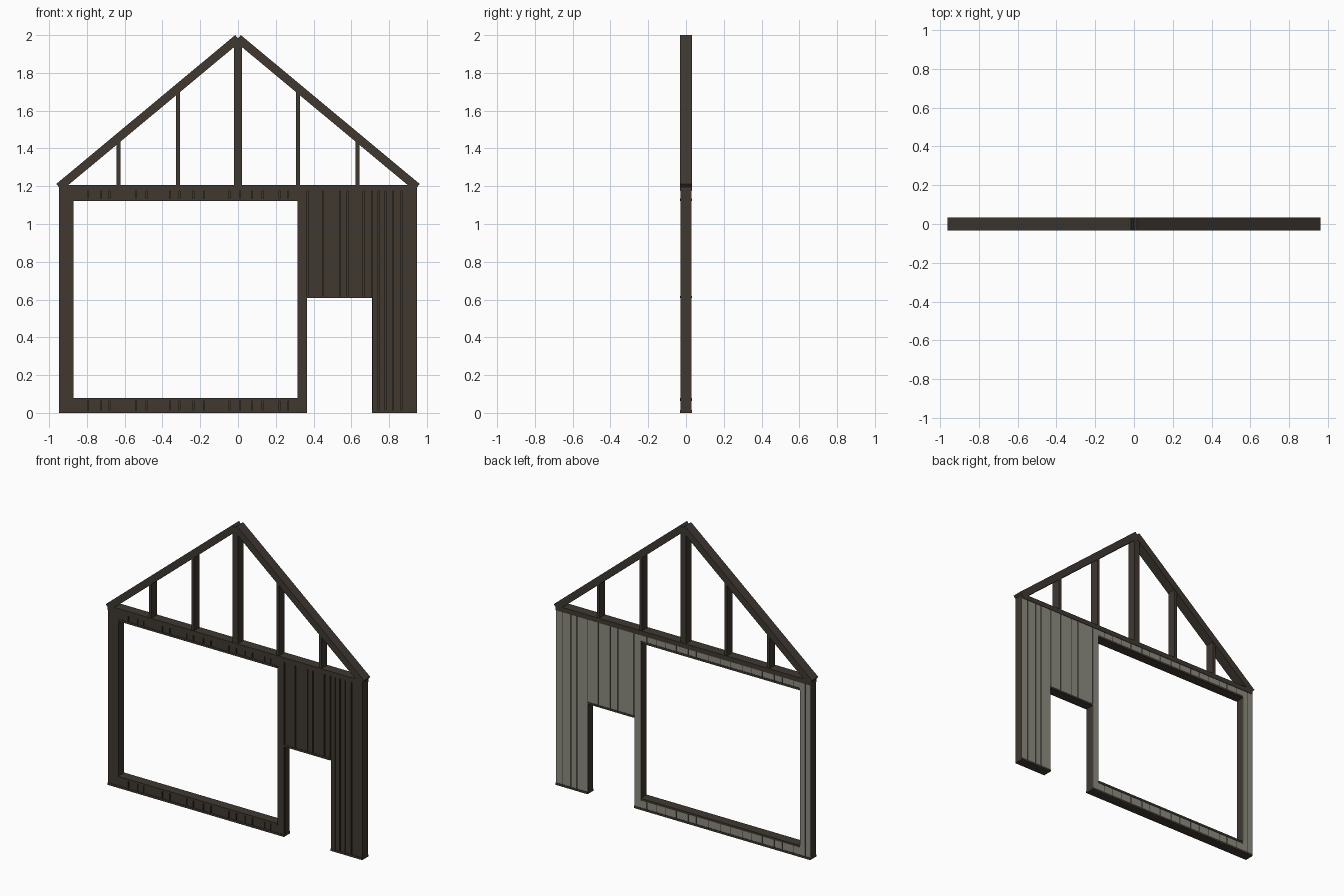
import bpy, bmesh, math
from mathutils import Matrix, Vector

if "Cube" in bpy.data.objects:
    bpy.data.objects.remove(bpy.data.objects["Cube"])


def material(name, rgb):
    m = bpy.data.materials.new(name)
    m.diffuse_color = (*rgb, 1)
    m.use_nodes = True
    m.node_tree.nodes["Principled BSDF"].inputs["Base Color"].default_value = m.diffuse_color
    return m


BROWN = material("dark_brown_timber", (0.050, 0.040, 0.030))
PALE = material("pale_grey_boards", (0.27, 0.26, 0.215))


def boxes(name, items, mat):
    """One object made of axis-aligned boxes (x0, x1, y0, y1, z0, z1)."""
    bm = bmesh.new()
    for x0, x1, y0, y1, z0, z1 in items:
        bmesh.ops.create_cube(bm, size=1, matrix=Matrix.Translation(
            ((x0 + x1) / 2, (y0 + y1) / 2, (z0 + z1) / 2))
            @ Matrix.Diagonal((x1 - x0, y1 - y0, z1 - z0, 1)))
    return finish(name, bm, mat)


def profile(name, pts, depth, mat):
    """Extrude an xz outline through y, centred on y = 0."""
    bm = bmesh.new()
    face = bm.faces.new([bm.verts.new((x, -depth, z)) for x, z in pts])
    ext = bmesh.ops.extrude_face_region(bm, geom=[face])
    verts = [v for v in ext["geom"] if isinstance(v, bmesh.types.BMVert)]
    bmesh.ops.translate(bm, verts=verts, vec=(0, 2 * depth, 0))
    bmesh.ops.recalc_face_normals(bm, faces=bm.faces)
    return finish(name, bm, mat)


def finish(name, bm, mat):
    me = bpy.data.meshes.new(name)
    bm.to_mesh(me)
    bm.free()
    me.materials.append(mat)
    ob = bpy.data.objects.new(name, me)
    bpy.context.collection.objects.link(ob)
    return ob


# Wall regions around the two openings: x0, x1, z0, z1
L, R = -0.948, 0.948
W0, W1, D0, D1 = -0.87, 0.315, 0.365, 0.71
regions = {
    "left_post": (L, W0, 0, 1.2),
    "window_sill": (W0, W1, 0, 0.075),
    "window_head": (W0, W1, 1.125, 1.2),
    "middle_post": (W1, D0, 0, 1.2),
    "door_head": (D0, D1, 0.61, 1.2),
    "right_wall": (D1, R, 0, 1.2),
}
front_seams = [-0.795, -0.725, -0.68, -0.54, -0.485, -0.36, -0.31, -0.235,
               -0.18, -0.045, 0.01, 0.075, 0.13, 0.22, 0.265, 0.367, 0.45,
               0.54, 0.58, 0.665, 0.71, 0.745, 0.78, 0.82, 0.865]
back_seams = [-0.91, -0.82, -0.74, -0.68, -0.59, -0.51, -0.44, -0.35, -0.28,
              -0.19, -0.1, -0.04, 0.05, 0.13, 0.2, 0.27, 0.367, 0.485, 0.54,
              0.63, 0.71, 0.79, 0.835, 0.9]
GAP = 0.003


def boards(seams, y0, y1):
    """Vertical boards filling every region, split at the seams."""
    out = []
    for x0, x1, z0, z1 in regions.values():
        cuts = [s for s in seams if x0 - GAP < s < x1 + GAP]
        edges = [x0] + cuts + [x1]
        for a, b in zip(edges, edges[1:]):
            a2 = a + GAP if a in cuts else a
            b2 = b - GAP if b in cuts else b
            if b2 - a2 > 0.002:
                out.append((a2, b2, y0, y1, z0, z1))
    return out


for name, (x0, x1, z0, z1) in regions.items():
    boxes(name + "_core", [(x0, x1, -0.018, 0.027, z0, z1)], BROWN)
boxes("front_boards", boards(front_seams, -0.03, -0.018), BROWN)
boxes("back_boards", boards(back_seams, 0.027, 0.03), PALE)

# Horizontal rails, slightly proud of the boards
T = 0.033
boxes("base_plates", [(L, D0, -T, T, 0, 0.014), (D1, R, -T, T, 0, 0.014)], BROWN)
boxes("top_plate", [(L, R, -T, T, 1.175, 1.207)], BROWN)
boxes("window_rails", [(W0, W1, -T, T, 0.064, 0.078),
                       (W0, W1, -T, T, 1.122, 1.136)], BROWN)
boxes("door_rail", [(D0, D1, -T, T, 0.607, 0.62)], BROWN)

# Rafters: square-ended beams meeting in a small notch at the ridge
low, high, thick = Vector((0.962, 1.212)), Vector((0.015, 2.0)), 0.045
d = (high - low).normalized()
n = Vector((d.y, -d.x)) * thick
if n.y > 0:
    n = -n
for side, sx in (("left", -1), ("right", 1)):
    pts = [(sx * p.x, p.y) for p in (low, high, high + n, low + n)]
    profile(side + "_rafter", pts, T, BROWN)

# Gable posts with sloping tops tucked into the rafters
slope = (high.y - low.y) / (low.x - high.x)


def roof_z(x):
    return high.y - slope * (abs(x) - high.x) - 0.035


boxes("king_post", [(-0.02, 0.02, -0.03, 0.03, 1.2, 1.965)], BROWN)
for x in (-0.633, -0.317, 0.317, 0.633):
    a, b = x - 0.01, x + 0.01
    profile("gable_post", [(a, 1.2), (b, 1.2), (b, roof_z(b)), (a, roof_z(a))],
            0.03, BROWN)
